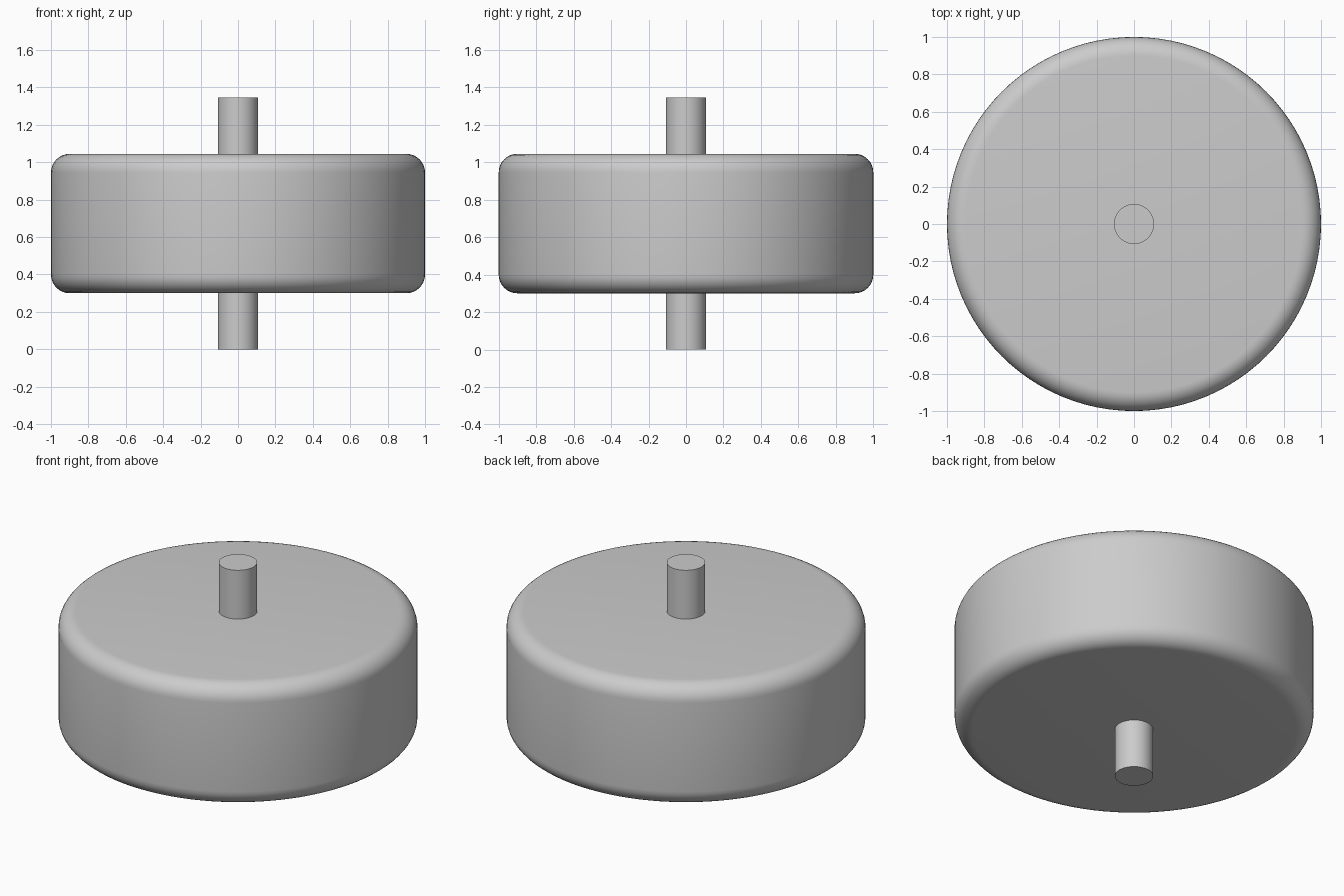
import bpy, bmesh, math
from mathutils import Matrix

cube = bpy.data.objects.get("Cube")
if cube:
    bpy.data.objects.remove(cube, do_unlink=True)

GREY = (0.6, 0.6, 0.6, 1.0)
grey = bpy.data.materials.new("plain grey")
grey.use_nodes = True
grey.diffuse_color = GREY
grey.node_tree.nodes["Principled BSDF"].inputs["Base Color"].default_value = GREY


def lathe(name, profile, segments):
    """Spin a (radius, height) profile around z into a smooth-sided solid."""
    bm = bmesh.new()
    verts = [bm.verts.new((r, 0, z)) for r, z in profile]
    edges = [bm.edges.new(pair) for pair in zip(verts, verts[1:])]
    bmesh.ops.spin(bm, geom=verts + edges, cent=(0, 0, 0), axis=(0, 0, 1),
                   angle=math.tau, steps=segments, use_duplicate=False)
    bmesh.ops.remove_doubles(bm, verts=bm.verts, dist=1e-5)
    # Flat caps close the two open ends
    bmesh.ops.holes_fill(bm, edges=[e for e in bm.edges if e.is_boundary], sides=0)
    bmesh.ops.recalc_face_normals(bm, faces=bm.faces)
    mesh = bpy.data.meshes.new(name)
    bm.to_mesh(mesh)
    bm.free()
    mesh.materials.append(grey)
    obj = bpy.data.objects.new(name, mesh)
    bpy.context.collection.objects.link(obj)
    bpy.ops.object.select_all(action="DESELECT")
    obj.select_set(True)
    bpy.context.view_layer.objects.active = obj
    bpy.ops.object.shade_smooth_by_angle(angle=math.radians(30))
    return obj


# Wheel drum with rounded rims
RADIUS, BOTTOM, TOP, ROUND = 1.0, 0.30, 1.045, 0.1
STEPS = 8
quarter = [math.pi / 2 * i / STEPS for i in range(STEPS + 1)]
lower = [(RADIUS - ROUND + ROUND * math.sin(a), BOTTOM + ROUND - ROUND * math.cos(a))
         for a in quarter]
upper = [(r, BOTTOM + TOP - z) for r, z in reversed(lower)]
lathe("wheel_drum", lower + upper, 96)

# Axle through the middle
lathe("axle", [(0.107, 0), (0.107, 1.345)], 48)
